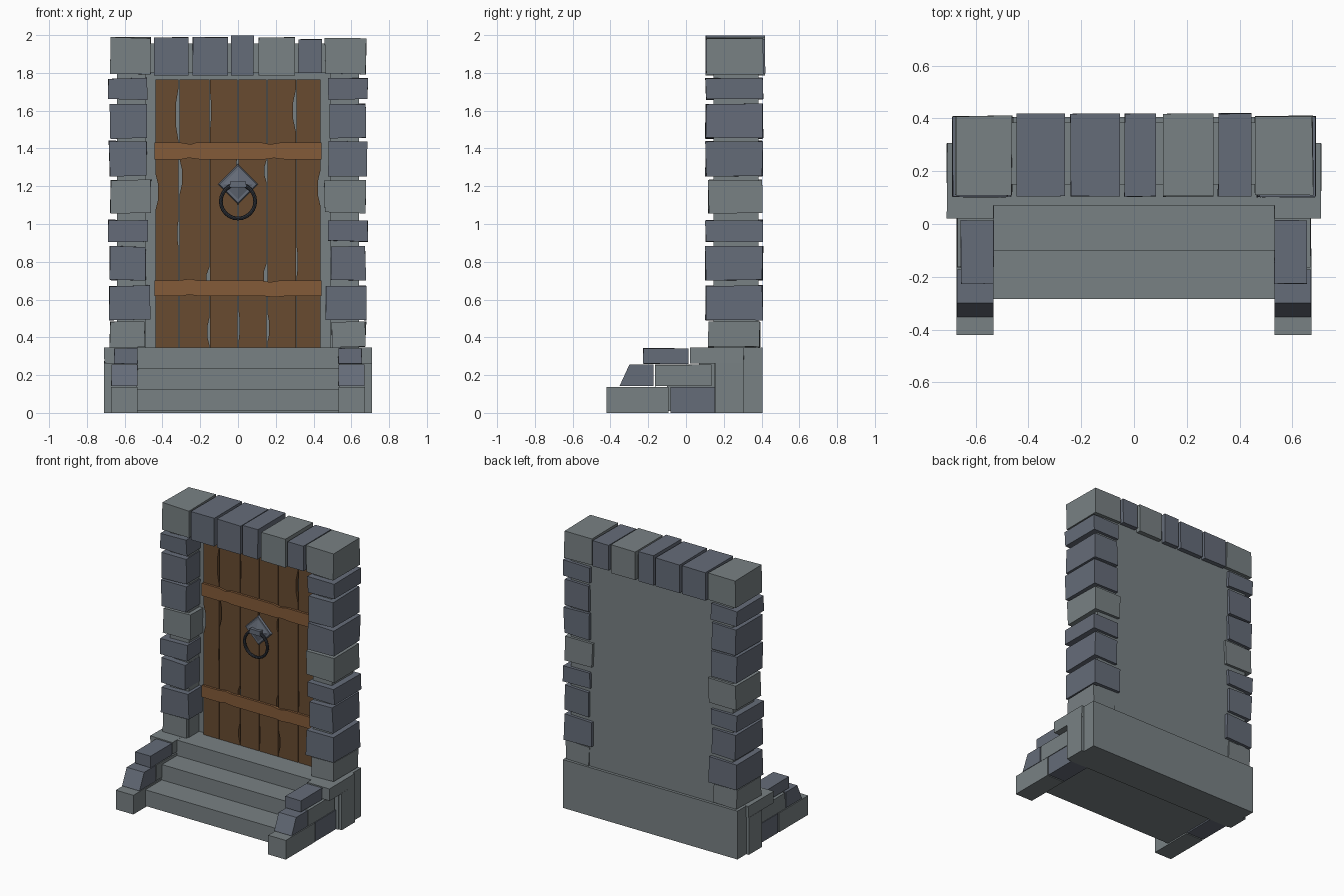
import bpy, bmesh, random
from math import pi

if "Cube" in bpy.data.objects:
    bpy.data.objects.remove(bpy.data.objects["Cube"])

random.seed(4)

def material(name, rgb):
    m = bpy.data.materials.new(name)
    m.diffuse_color = (*rgb, 1)
    m.use_nodes = True
    m.node_tree.nodes["Principled BSDF"].inputs["Base Color"].default_value = m.diffuse_color
    return m

GREY = material("grey_stone", (0.19, 0.22, 0.23))
BLUE = material("blue_stone", (0.13, 0.15, 0.19))
WOOD = material("plank_wood", (0.14, 0.07, 0.03))
STRAP = material("strap_wood", (0.23, 0.105, 0.04))
IRON = material("iron", (0.03, 0.035, 0.045))

def finish(name, bm, mat):
    bmesh.ops.recalc_face_normals(bm, faces=bm.faces)
    me = bpy.data.meshes.new(name)
    bm.to_mesh(me)
    bm.free()
    me.materials.append(mat)
    ob = bpy.data.objects.new(name, me)
    bpy.context.collection.objects.link(ob)
    return ob

def box(name, x, y, z, mat, jitter=0.0):
    """Box from ranges; jitter pulls corners inward for a hand-cut look."""
    bm = bmesh.new()
    bmesh.ops.create_cube(bm, size=1)
    for v in bm.verts:
        for i, r in enumerate((x, y, z)):
            s = 1 if v.co[i] > 0 else -1
            lo, hi = min(r), max(r)
            v.co[i] = (hi if s > 0 else lo) - s * random.uniform(0, jitter)
    return finish(name, bm, mat)

def extrude(name, pts, axis, a, b, mat):
    """Extrude a 2D outline along x (pts are y,z) or y (pts are x,z)."""
    bm = bmesh.new()
    mk = (lambda p, t: (t, p[0], p[1])) if axis == 'x' else (lambda p, t: (p[0], t, p[1]))
    A = [bm.verts.new(mk(p, a)) for p in pts]
    B = [bm.verts.new(mk(p, b)) for p in pts]
    bm.faces.new(A)
    bm.faces.new(B[::-1])
    for i in range(len(pts)):
        j = (i + 1) % len(pts)
        bm.faces.new((A[i], A[j], B[j], B[i]))
    return finish(name, bm, mat)

# Base slab and steps
box("base_slab", (-0.69, 0.69), (0.15, 0.405), (0, 0.345), GREY)
extrude("steps", [(-0.285, 0.01), (-0.285, 0.125), (-0.1, 0.125), (-0.1, 0.235),
                  (0.07, 0.235), (0.07, 0.345), (0.3, 0.345), (0.3, 0.01)],
        'x', -0.54, 0.54, GREY)

# Pillar stones: outer x, inner x, front y, back y, bottom z, top z, material
PILLAR = [
    (0.68, 0.49, 0.115, 0.395, 0.345, 0.485, GREY),
    (0.685, 0.46, 0.10, 0.41, 0.49, 0.677, BLUE),
    (0.68, 0.485, 0.10, 0.41, 0.70, 0.885, BLUE),
    (0.69, 0.475, 0.10, 0.41, 0.905, 1.025, BLUE),
    (0.68, 0.455, 0.115, 0.41, 1.055, 1.237, GREY),
    (0.685, 0.477, 0.10, 0.41, 1.25, 1.442, BLUE),
    (0.68, 0.482, 0.10, 0.41, 1.45, 1.638, BLUE),
    (0.69, 0.475, 0.10, 0.41, 1.655, 1.775, BLUE),
    (0.68, 0.457, 0.105, 0.415, 1.79, 1.99, GREY),
]

for side, s in (("left", -1), ("right", 1)):
    # Pillar core and stones
    box(f"{side}_pillar_core", (s * 0.64, s * 0.49), (0.145, 0.385), (0.34, 1.9), GREY)
    for i, (xo, xi, y0, y1, z0, z1, m) in enumerate(PILLAR):
        box(f"{side}_pillar_stone_{i + 1}", (s * xo, s * xi), (y0, y1), (z0, z1), m, 0.008)
    # Side walls of the stairs
    box(f"{side}_wall_post", (s * 0.71, s * 0.53), (0.155, 0.305), (0, 0.265), GREY)
    box(f"{side}_wall_cap_back", (s * 0.71, s * 0.53), (0.02, 0.308), (0.26, 0.348), GREY, 0.003)
    box(f"{side}_wall_cap_front", (s * 0.657, s * 0.53), (-0.228, 0.015), (0.258, 0.343), BLUE, 0.003)
    box(f"{side}_wall_middle", (s * 0.672, s * 0.53), (-0.165, 0.135), (0.141, 0.256), GREY, 0.003)
    extrude(f"{side}_wall_slant", [(-0.352, 0.142), (-0.172, 0.142), (-0.172, 0.255), (-0.3, 0.255)],
            'x', s * 0.67, s * 0.532, BLUE)
    box(f"{side}_wall_foot_front", (s * 0.672, s * 0.533), (-0.42, -0.092), (0, 0.137), GREY)
    box(f"{side}_wall_foot_back", (s * 0.67, s * 0.533), (-0.083, 0.152), (0, 0.137), BLUE)

# Lintel
box("lintel_core", (-0.64, 0.64), (0.15, 0.385), (1.8, 1.955), GREY)
for i, (x0, x1, z0, z1, m) in enumerate([
        (-0.447, -0.26, 1.785, 1.99, BLUE), (-0.242, -0.052, 1.785, 1.99, BLUE),
        (-0.037, 0.084, 1.785, 2.0, BLUE), (0.108, 0.302, 1.785, 1.99, GREY),
        (0.317, 0.446, 1.797, 1.98, BLUE)]):
    box(f"lintel_stone_{i + 1}", (x0, x1), (0.103, 0.42), (z0, z1), m, 0.003)

# Back panel behind the door
box("back_panel", (-0.5, 0.5), (0.262, 0.385), (0.34, 1.81), GREY)

# Door planks; nicks are (middle z, half height, depth) on left and right edges
EDGES = [-0.44, -0.313, -0.15, 0, 0.153, 0.308, 0.44]
NICKS = [([(1.17, 0.1, 0.015)], [(1.58, 0.14, 0.014), (0.95, 0.07, 0.006)]),
         ([(1.25, 0.1, 0.014)], [(0.7, 0.07, 0.016), (0.43, 0.07, 0.01)]),
         ([(1.6, 0.1, 0.005)], [(1.3, 0.06, 0.006)]),
         ([(0.46, 0.09, 0.006)], [(1.28, 0.06, 0.01), (0.72, 0.07, 0.014)]),
         ([(0.45, 0.08, 0.01)], [(1.6, 0.11, 0.014)]),
         ([(0.8, 0.08, 0.006)], [(1.19, 0.1, 0.014)])]

def nick_edge(x, inward, nicks, z0, z1):
    pts = [(x, z1)]
    for z, h, d in nicks:
        pts += [(x, z + h), (x + inward * d, z + h * 0.4),
                (x + inward * d, z - h * 0.4), (x, z - h)]
    return pts + [(x, z0)]

for i, (left, right) in enumerate(NICKS):
    x0, x1 = EDGES[i] + 0.002, EDGES[i + 1] - 0.002
    outline = nick_edge(x0, 1, left, 0.345, 1.765) + nick_edge(x1, -1, right, 0.345, 1.765)[::-1]
    extrude(f"door_plank_{i + 1}", outline, 'y', 0.238, 0.265, WOOD)

# Cross straps with slightly worn edges
for name, z0, z1, d in (("upper_strap", 1.342, 1.432, -0.01), ("lower_strap", 0.618, 0.702, 0.008)):
    top = [(-0.442, z1), (-0.31, z1), (-0.25, z1 + d), (-0.22, z1), (0.12, z1),
           (0.17, z1 - 0.01), (0.23, z1), (0.442, z1)]
    bot = [(0.442, z0), (0.25, z0), (0.19, z0 - d * 0.7), (0.14, z0), (-0.2, z0),
           (-0.26, z0 + 0.008), (-0.3, z0), (-0.442, z0)]
    extrude(name, top + bot, 'y', 0.222, 0.245, STRAP)

# Knocker: diamond plate, raised pyramid, bracket and ring
def diamond(name, r0, r1, y0, y1):
    bm = bmesh.new()
    bmesh.ops.create_cone(bm, cap_ends=True, segments=4, radius1=r0, radius2=r1, depth=1)
    for v in bm.verts:
        x, y, t = v.co
        v.co = (x, y0 + (y1 - y0) * (t + 0.5), 1.21 + y)
    return finish(name, bm, BLUE)

diamond("knocker_plate", 0.108, 0.098, 0.24, 0.226)
diamond("knocker_pyramid", 0.08, 0.0, 0.226, 0.203)
box("knocker_bracket", (-0.042, 0.042), (0.19, 0.23), (1.192, 1.226), BLUE)
bpy.ops.mesh.primitive_torus_add(location=(0, 0.203, 1.12), rotation=(pi / 2, 0, 0),
                                 major_radius=0.091, minor_radius=0.01,
                                 major_segments=24, minor_segments=8)
ring = bpy.context.object
ring.name = "knocker_ring"
ring.data.materials.append(IRON)
bpy.ops.object.shade_smooth_by_angle()
